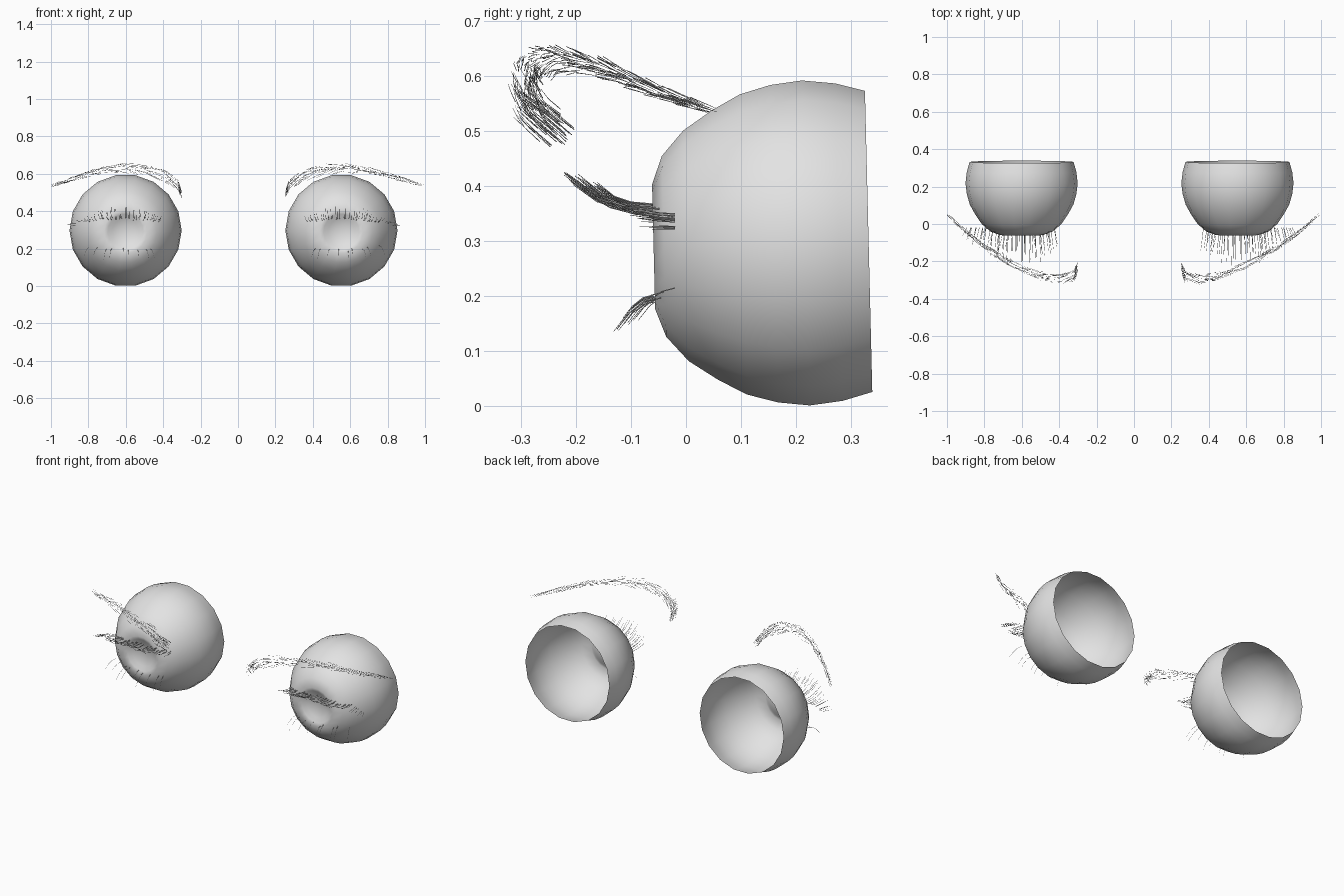
import bpy, bmesh, math, random
from mathutils import Vector, Matrix

cube = bpy.data.objects.get("Cube")
if cube:
    bpy.data.objects.remove(cube)
random.seed(4)

# One pale grey for everything
GREY = bpy.data.materials.new("pale grey")
GREY.use_nodes = True
GREY.diffuse_color = (0.77, 0.77, 0.77, 1)
GREY.node_tree.nodes["Principled BSDF"].inputs["Base Color"].default_value = GREY.diffuse_color

# Eyeball profile: radius and depth, from the iris hollow back to the open rim
PROFILE = [(0.035, -0.03), (0.07, -0.039), (0.095, -0.052), (0.115, -0.059),
           (0.167, -0.04), (0.213, 0.0), (0.249, 0.053), (0.277, 0.104),
           (0.293, 0.16), (0.3, 0.218), (0.293, 0.278), (0.278, 0.332)]
CENTRE_Z = 0.297
SIDES = 18

# Brow centre line: outward offset from the eye, y, z, half width
BROW = [(-0.3, -0.22, 0.485, 0.02), (-0.28, -0.275, 0.54, 0.03),
        (-0.2, -0.292, 0.595, 0.036), (-0.1, -0.275, 0.62, 0.034),
        (0, -0.24, 0.632, 0.028), (0.1, -0.185, 0.622, 0.023),
        (0.2, -0.12, 0.6, 0.017), (0.3, -0.04, 0.567, 0.013),
        (0.4, 0.055, 0.535, 0.008)]


def along(path, t):
    """Point on a polyline for t from 0 to 1."""
    f = min(max(t, 0), 0.9999) * (len(path) - 1)
    i = int(f)
    return [a + (b - a) * (f - i) for a, b in zip(path[i], path[i + 1])]


def lash_root(u, z):
    """Point on the front of the eyeball; far outer lashes stand clear of it."""
    r = math.hypot(u, z - CENTRE_Z)
    y = PROFILE[3][1]
    for (r0, y0), (r1, y1) in zip(PROFILE[3:], PROFILE[4:7]):
        if r > r0:
            y = y0 + (y1 - y0) * min(1, (r - r0) / (r1 - r0))
    return Vector((u, min(y, -0.02), z))


def eyeball(name, cx):
    bm = bmesh.new()
    rings = []
    for r, y in PROFILE:
        angles = [2 * math.pi * k / SIDES for k in range(SIDES)]
        rings.append([bm.verts.new((r * math.cos(a), y - 0.215, r * math.sin(a))) for a in angles])
    tip = bm.verts.new((0, -0.242, 0))
    for k in range(SIDES):
        n = (k + 1) % SIDES
        bm.faces.new((tip, rings[0][k], rings[0][n]))
        for a, b in zip(rings, rings[1:]):
            bm.faces.new((a[k], b[k], b[n], a[n]))
    # Slight tilt of the whole ball
    bm.transform(Matrix.Translation((cx, 0.215, CENTRE_Z)) @ Matrix.Rotation(math.radians(1.4), 4, 'X'))
    for f in bm.faces:
        f.smooth = True
    me = bpy.data.meshes.new(name)
    bm.to_mesh(me)
    bm.free()
    me.materials.append(GREY)
    bpy.context.collection.objects.link(bpy.data.objects.new(name, me))


def hairs(name, strands, cx, side, thick):
    """Tapered strands given as outward offset, y, z; converted to a mesh."""
    cu = bpy.data.curves.new(name, 'CURVE')
    cu.dimensions = '3D'
    cu.bevel_depth = thick
    cu.bevel_resolution = 0
    cu.materials.append(GREY)
    for pts in strands:
        sp = cu.splines.new('POLY')
        sp.points.add(len(pts) - 1)
        for i, (p, q) in enumerate(zip(sp.points, pts)):
            p.co = (cx + side * q[0], q[1], q[2], 1)
            p.radius = 1 - 0.6 * i / (len(pts) - 1)
    ob = bpy.data.objects.new(name, cu)
    bpy.context.collection.objects.link(ob)
    bpy.ops.object.select_all(action='DESELECT')
    ob.select_set(True)
    bpy.context.view_layer.objects.active = ob
    bpy.ops.object.convert(target='MESH')


def brow_strands(stretch):
    out = []
    for i in range(180):
        t = (i / 179) ** 1.3 * 0.94
        off = random.uniform(-1, 1)
        dy = random.uniform(-0.03, 0.03) * (1 - 0.7 * t)
        span = random.uniform(0.04, 0.08)
        pts = []
        for s in (0, 0.5, 1):
            u, y, z, w = along(BROW, t + span * s)
            # Inner hairs stand up and forward
            lift = (1 - t) ** 3 * 0.03 * s
            u = u * stretch if u > 0 else u
            pts.append((u, y + dy - lift * 0.5, z + off * w * (1 - 0.3 * s) + lift * 0.3))
        out.append(pts)
    return out


def upper_lashes():
    out = []
    for i in range(46):
        u = -0.18 + 0.47 * i / 45 + random.uniform(-0.01, 0.01)
        mid = max(0, 1 - (abs(u) / 0.3) ** 2)
        root = lash_root(u, 0.325 + 0.035 * mid + random.uniform(-0.008, 0.008))
        length = (0.045 + 0.11 * mid) * random.uniform(0.65, 1.1)
        rise = 0.35 * mid - 0.1 * (1 - mid)
        fan = u * 0.08
        out.append([root + Vector((fan * s, -length * s, length * (0.05 * s + rise * s ** 3)))
                    for s in (0, 0.35, 0.7, 1)])
    return out


def lower_lashes():
    out = []
    for i in range(9):
        u = -0.14 + 0.33 * i / 8 + random.uniform(-0.015, 0.015)
        root = lash_root(u, 0.195 + 0.4 * u * u + random.uniform(-0.006, 0.008))
        length = random.uniform(0.05, 0.085)
        out.append([root + Vector((u * 0.15 * s, -length * s, -length * 0.75 * s ** 2))
                    for s in (0, 0.35, 0.7, 1)])
    return out


# Both sides, with the brow slightly longer on the left
for label, cx, side, stretch in (("right", -0.601, -1, 1.0), ("left", 0.553, 1, 1.11)):
    eyeball(label + "_eyeball", cx)
    hairs(label + "_eyebrow", brow_strands(stretch), cx, side, 0.0008)
    hairs(label + "_upper_lashes", upper_lashes(), cx, side, 0.0013)
    hairs(label + "_lower_lashes", lower_lashes(), cx, side, 0.0011)
